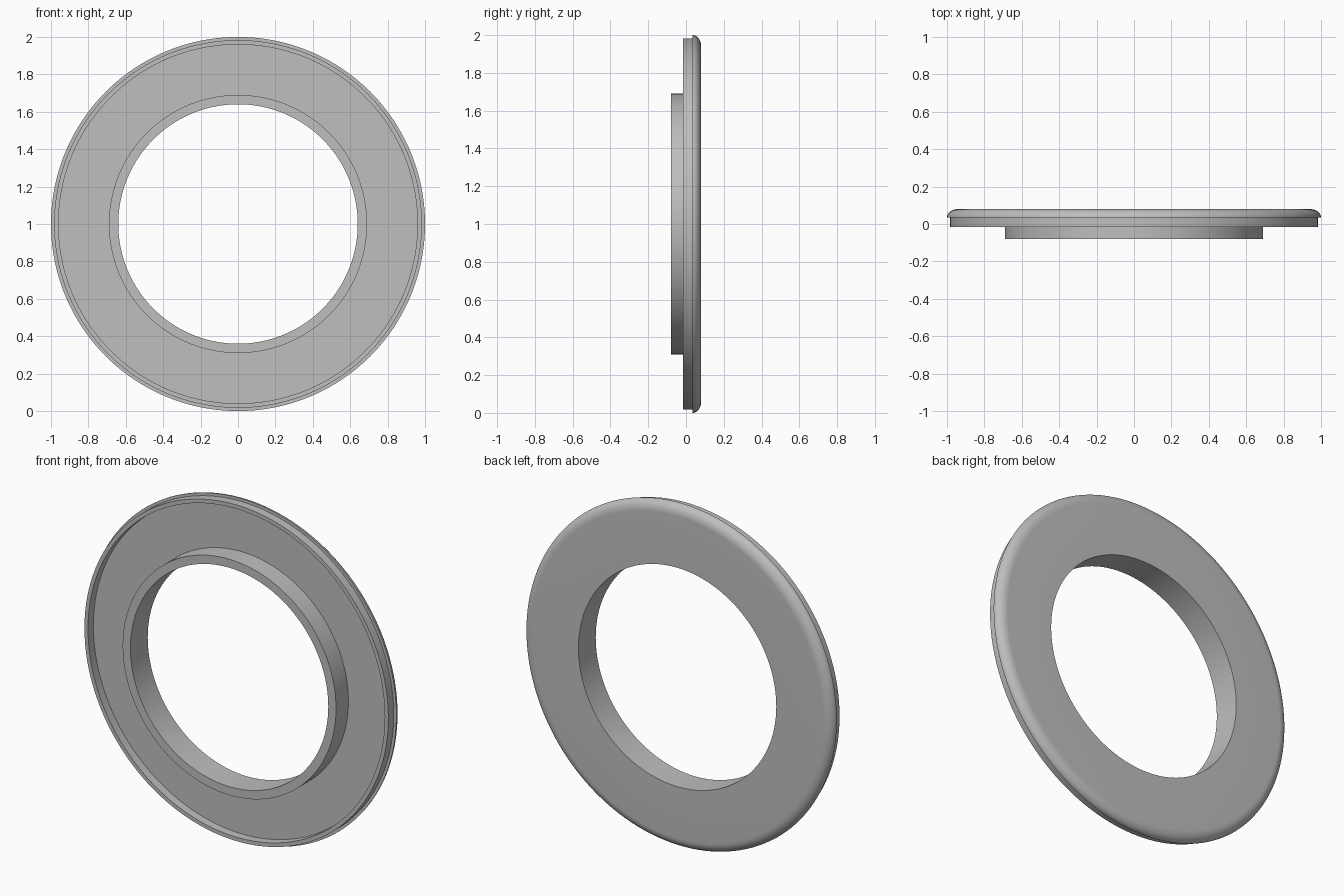
import bpy, bmesh, math
from mathutils import Matrix, Vector

cube = bpy.data.objects.get("Cube")
if cube:
    bpy.data.objects.remove(cube, do_unlink=True)

SEGMENTS = 160
HALF = 0.08        # half of the total depth
LIP_FRONT = -0.015
FLOOR = 0.035      # floor of the front recess

grey = bpy.data.materials.new("plain grey")
grey.use_nodes = True
colour = (0.52, 0.52, 0.52, 1)
grey.diffuse_color = colour
grey.node_tree.nodes["Principled BSDF"].inputs["Base Color"].default_value = colour

# Closed cross-section as (radius, y): collar, recess, lip
profile = [(0.64, HALF), (0.64, -HALF), (0.69, -HALF), (0.69, FLOOR),
           (0.96, FLOOR), (0.96, LIP_FRONT), (0.983, LIP_FRONT), (0.983, FLOOR)]

# Rounded outer edge, running from the rim to the flat back
STEPS = 10
for i in range(STEPS + 1):
    a = math.pi / 2 * i / STEPS
    profile.append((0.94 + 0.06 * math.cos(a), FLOOR + (HALF - FLOOR) * math.sin(a)))

# Revolve the cross-section about the front-to-back axis
bm = bmesh.new()
rings = []
for s in range(SEGMENTS):
    turn = Matrix.Rotation(2 * math.pi * s / SEGMENTS, 3, 'Y')
    rings.append([bm.verts.new(turn @ Vector((r, y, 0)) + Vector((0, 0, 1)))
                  for r, y in profile])
for s in range(SEGMENTS):
    a, b = rings[s], rings[(s + 1) % SEGMENTS]
    for i in range(len(profile)):
        j = (i + 1) % len(profile)
        bm.faces.new((a[i], a[j], b[j], b[i]))
bmesh.ops.recalc_face_normals(bm, faces=bm.faces)

mesh = bpy.data.meshes.new("flanged_ring")
bm.to_mesh(mesh)
bm.free()
mesh.materials.append(grey)
ring = bpy.data.objects.new("flanged_ring", mesh)
bpy.context.collection.objects.link(ring)

# Smooth curves, sharp corners
bpy.ops.object.select_all(action='DESELECT')
ring.select_set(True)
bpy.context.view_layer.objects.active = ring
bpy.ops.object.shade_smooth_by_angle(angle=math.radians(30))
